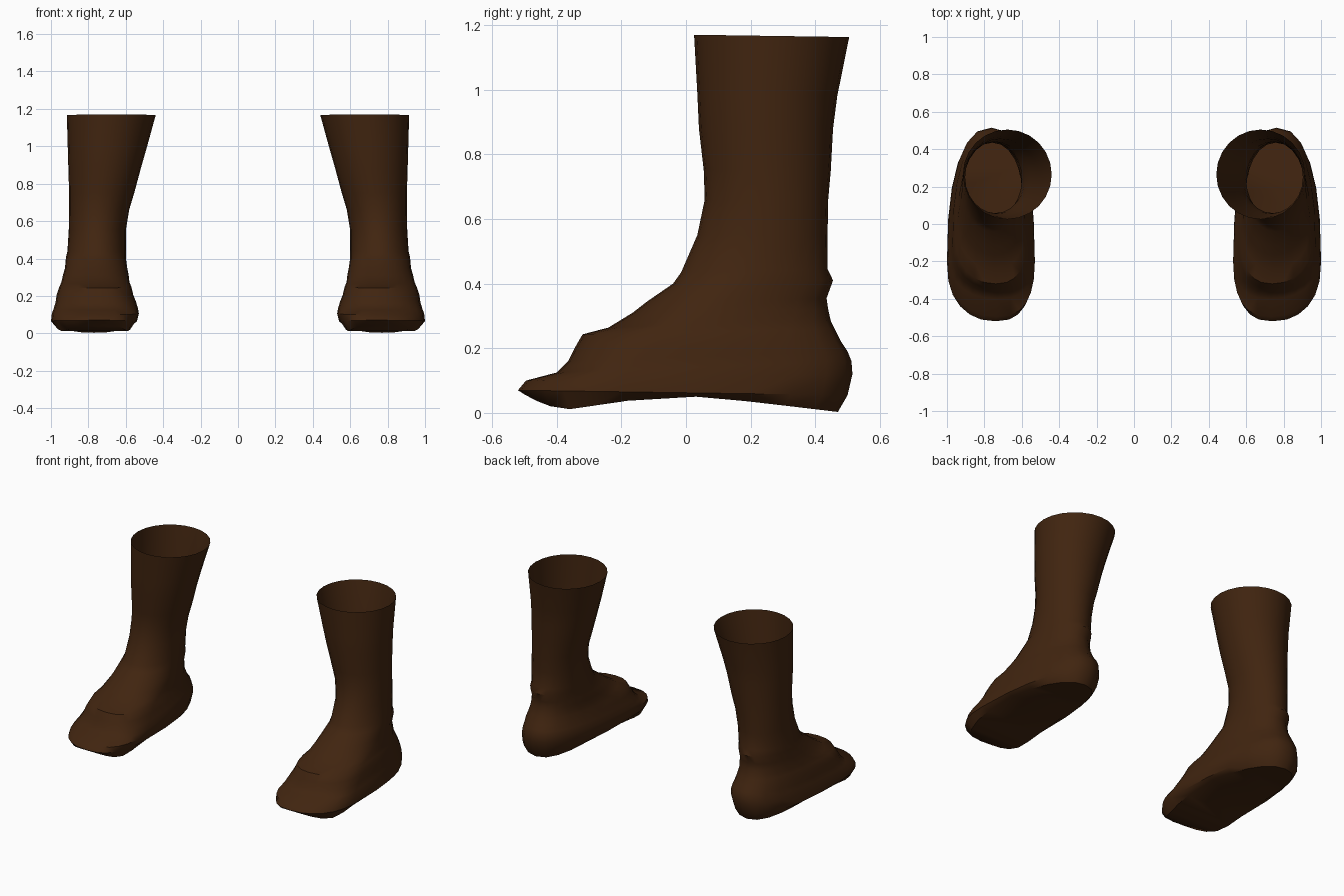
import bpy, bmesh, math

if "Cube" in bpy.data.objects:
    bpy.data.objects.remove(bpy.data.objects["Cube"])

SIDES = 24

leather = bpy.data.materials.new("dark brown leather")
leather.diffuse_color = (0.052, 0.018, 0.005, 1)
leather.use_nodes = True
leather.node_tree.nodes["Principled BSDF"].inputs["Base Color"].default_value = leather.diffuse_color

# underside height along the foot: (y, z)
ARCH = [(-0.52, 0.068), (-0.44, 0.025), (-0.37, 0.01), (-0.15, 0.042),
        (0.0, 0.053), (0.2, 0.035), (0.47, 0.003)]

# slices, sole to cuff:
# front y, front z, back y, back z, inner x, outer x, y of widest point
SLICES = [
    (-0.50, None, 0.47, None, 0.57, 0.97, -0.18),
    (-0.52, 0.070, 0.50, 0.055, 0.54, 1.00, -0.20),
    (-0.495, 0.10, 0.515, 0.12, 0.53, 0.995, -0.20),
    (-0.40, 0.125, 0.512, 0.16, 0.535, 0.985, -0.18),
    (-0.365, 0.16, 0.50, 0.19, 0.545, 0.975, -0.14),
    (-0.345, 0.20, 0.48, 0.22, 0.56, 0.97, -0.10),
    (-0.32, 0.243, 0.46, 0.26, 0.57, 0.955, -0.06),
    (-0.24, 0.264, 0.448, 0.285, 0.58, 0.945, 0.00),
    (-0.165, 0.31, 0.44, 0.32, 0.585, 0.935, 0.08),
    (-0.12, 0.345, 0.435, 0.355, 0.592, 0.925, 0.12),
    (-0.04, 0.40, 0.455, 0.41, 0.60, 0.92, 0.18),
    (-0.015, 0.435, 0.438, 0.445, 0.60, 0.912, 0.21),
    (0.035, 0.55, 0.438, 0.55, 0.60, 0.905, 0.24),
    (0.058, 0.66, 0.44, 0.66, 0.582, 0.903, 0.25),
    (0.055, 0.75, 0.448, 0.75, 0.555, 0.903, 0.25),
    (0.04, 0.88, 0.455, 0.88, 0.52, 0.907, 0.25),
    (0.035, 0.99, 0.468, 0.98, 0.49, 0.91, 0.25),
    (0.025, 1.17, 0.505, 1.163, 0.44, 0.915, 0.265),
]


def arch_height(y):
    if y <= ARCH[0][0]:
        return ARCH[0][1]
    for (y0, z0), (y1, z1) in zip(ARCH, ARCH[1:]):
        if y <= y1:
            return z0 + (z1 - z0) * (y - y0) / (y1 - y0)
    return ARCH[-1][1]


def spow(v, p):
    return math.copysign(abs(v) ** p, v)


def slice_points(fy, fz, by, bz, xin, xout, wide, side):
    """Egg outline, blunter at the toe, starting at the front."""
    foot = max(0.0, min(1.0, (-fy) / 0.4))
    p = 2 / (2 + 0.4 * foot)
    cx, hw = (xin + xout) / 2, (xout - xin) / 2
    pts = []
    for i in range(SIDES):
        a = 2 * math.pi * i / SIDES
        c, s = spow(math.cos(a), p), spow(math.sin(a), p)
        y = wide - c * ((wide - fy) if c > 0 else (by - wide))
        x = cx + hw * s - 0.03 * foot * max(c, 0) ** 3
        if fz is None:
            z = arch_height(y)
        else:
            z = fz + (bz - fz) * (y - fy) / (by - fy)
        pts.append((side * x, y, z))
    return pts


def make_boot(name, side):
    bm = bmesh.new()
    rings = [[bm.verts.new(p) for p in slice_points(*s, side)] for s in SLICES]
    # upper and shaft, left open at the cuff
    for lo, hi in zip(rings, rings[1:]):
        for i in range(SIDES):
            j = (i + 1) % SIDES
            bm.faces.new((lo[i], lo[j], hi[j], hi[i]))
    # sole, as strips across the foot
    b, n = rings[0], SIDES
    bm.faces.new((b[0], b[n - 1], b[1]))
    for i in range(1, n // 2 - 1):
        bm.faces.new((b[i], b[n - i], b[n - i - 1], b[i + 1]))
    bm.faces.new((b[n // 2 - 1], b[n // 2 + 1], b[n // 2]))
    bmesh.ops.recalc_face_normals(bm, faces=bm.faces)
    # the shaft must face outward
    bm.normal_update()
    probe = max(bm.faces, key=lambda f: side * f.calc_center_median().x)
    if probe.normal.x * side < 0:
        bmesh.ops.reverse_faces(bm, faces=bm.faces)
    mesh = bpy.data.meshes.new(name)
    bm.to_mesh(mesh)
    bm.free()
    mesh.materials.append(leather)
    obj = bpy.data.objects.new(name, mesh)
    bpy.context.collection.objects.link(obj)
    bpy.ops.object.select_all(action='DESELECT')
    obj.select_set(True)
    bpy.context.view_layer.objects.active = obj
    bpy.ops.object.shade_smooth_by_angle(angle=math.radians(40))


make_boot("right_boot", 1)
make_boot("left_boot", -1)
